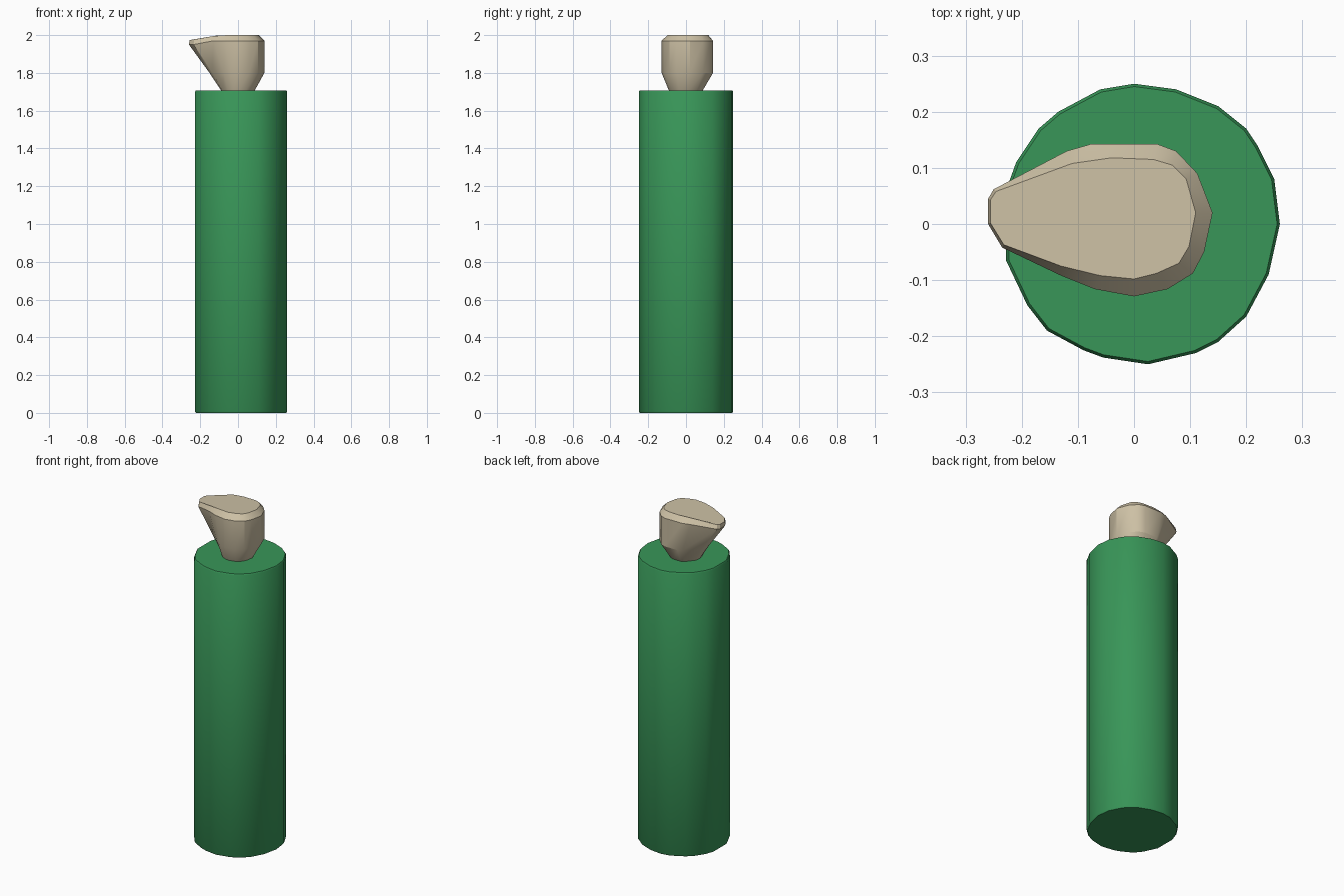
import bpy, bmesh, math
from mathutils import Vector

if "Cube" in bpy.data.objects:
    bpy.data.objects.remove(bpy.data.objects["Cube"])


def material(name, rgb):
    m = bpy.data.materials.new(name)
    m.use_nodes = True
    m.diffuse_color = (*rgb, 1)
    m.node_tree.nodes["Principled BSDF"].inputs["Base Color"].default_value = (*rgb, 1)
    return m


def loft(name, rings, mat, angle):
    """Skin a stack of equal-length counterclockwise rings and cap both ends."""
    bm = bmesh.new()
    loops = [[bm.verts.new(p) for p in ring] for ring in rings]
    n = len(loops[0])
    for low, high in zip(loops, loops[1:]):
        for i in range(n):
            j = (i + 1) % n
            bm.faces.new((low[i], low[j], high[j], high[i]))
    bm.faces.new(loops[0][::-1])
    bm.faces.new(loops[-1])
    bmesh.ops.recalc_face_normals(bm, faces=bm.faces)
    mesh = bpy.data.meshes.new(name)
    bm.to_mesh(mesh)
    bm.free()
    mesh.materials.append(mat)
    obj = bpy.data.objects.new(name, mesh)
    bpy.context.collection.objects.link(obj)
    bpy.ops.object.select_all(action='DESELECT')
    obj.select_set(True)
    bpy.context.view_layer.objects.active = obj
    bpy.ops.object.shade_smooth_by_angle(angle=math.radians(angle))
    return obj


green = material("green", (0.040, 0.305, 0.098))
beige = material("beige", (0.61, 0.53, 0.375))

# Bottle body: slightly irregular round outline with a narrow softened rim
body_outline = [
    (0.26, 0.0), (0.25, 0.08), (0.22, 0.14), (0.20, 0.17), (0.15, 0.21),
    (0.075, 0.24), (0.0, 0.25), (-0.06, 0.24), (-0.135, 0.20), (-0.17, 0.17),
    (-0.21, 0.11), (-0.228, 0.06), (-0.228, -0.065), (-0.19, -0.145),
    (-0.155, -0.19), (-0.09, -0.225), (-0.055, -0.238), (0.025, -0.25),
    (0.11, -0.23), (0.15, -0.21), (0.20, -0.165), (0.24, -0.09)]
body_levels = [(0.0, 0.98), (0.008, 1.0), (1.70, 1.0), (1.708, 0.98)]
loft("bottle_body",
     [[(0.015 + (x - 0.015) * s, y * s, z) for x, y in body_outline]
      for z, s in body_levels], green, 35)

# Pump head: teardrop outline whose spout points to -x
rim = [
    (0.14, 0.02), (0.113, 0.09), (0.075, 0.13), (0.04, 0.143), (-0.075, 0.143),
    (-0.12, 0.13), (-0.25, 0.062), (-0.26, 0.045), (-0.26, 0.0),
    (-0.235, -0.042), (-0.13, -0.092), (-0.07, -0.116), (0.0, -0.129),
    (0.06, -0.116), (0.105, -0.088), (0.125, -0.05)]
top = [
    (0.11, 0.02), (0.093, 0.08), (0.068, 0.105), (0.035, 0.115), (-0.04, 0.118),
    (-0.11, 0.108), (-0.246, 0.058), (-0.256, 0.043), (-0.256, 0.002),
    (-0.232, -0.037), (-0.13, -0.075), (-0.06, -0.092), (0.0, -0.098),
    (0.04, -0.088), (0.08, -0.07), (0.098, -0.04)]

shoulder = [Vector((x if x > 0 else x * 0.58, y, 1.80)) for x, y in rim]
neck = []
for p in shoulder:
    a = math.atan2(p.y - 0.005, p.x)
    neck.append((0.085 * math.cos(a), 0.088 * math.sin(a), 1.70))
rim_ring = [(x, y, 1.95 if x < -0.2 else 1.97) for x, y in rim]
top_ring = [(x, y, 2.0 - 0.026 * min(1, max(0, (-x - 0.1) / 0.15))) for x, y in top]
loft("pump_head", [neck, shoulder, rim_ring, top_ring], beige, 30)
